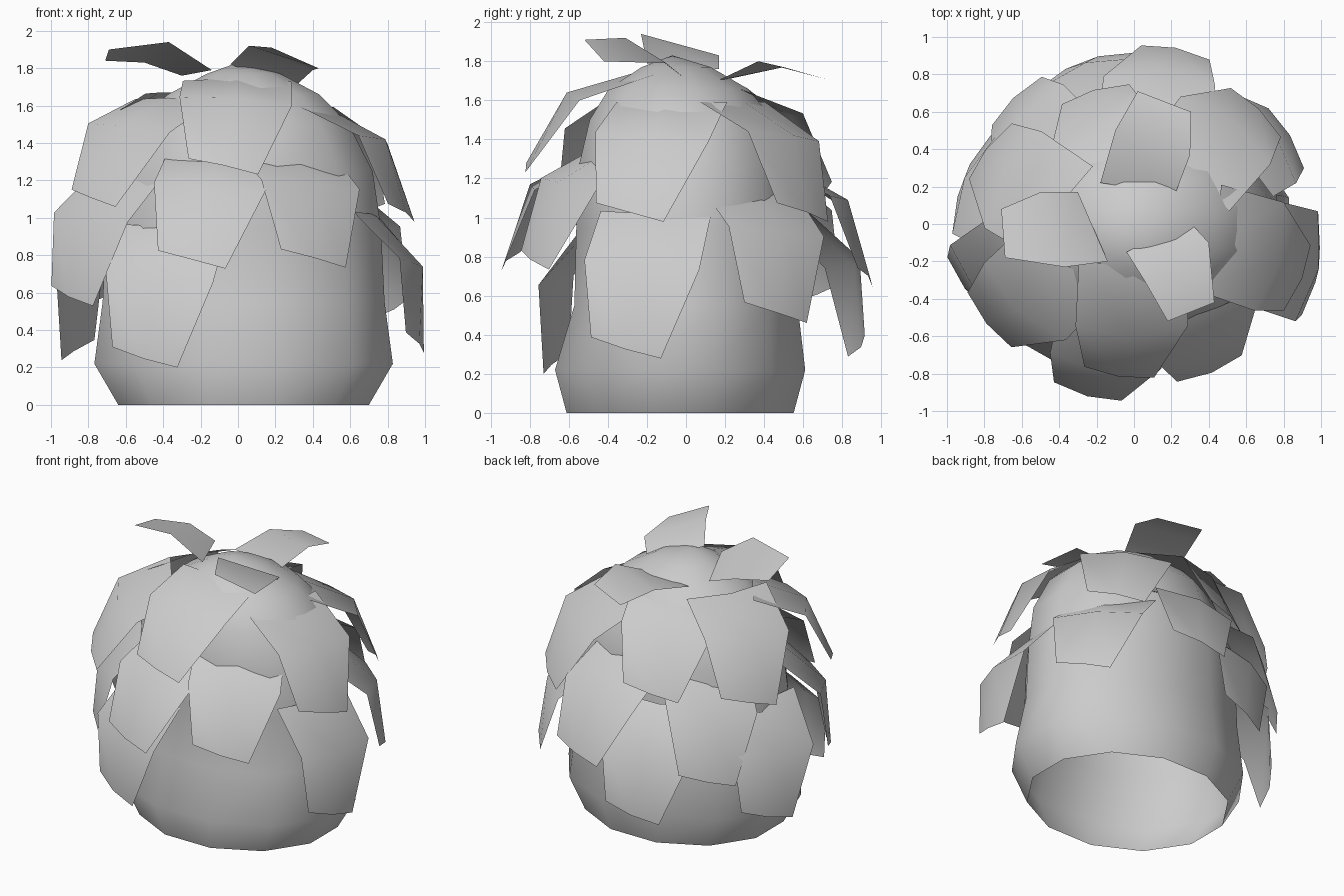
import bpy
from math import sin, cos, radians, pi

if "Cube" in bpy.data.objects:
    bpy.data.objects.remove(bpy.data.objects["Cube"])


def add_mesh(name, verts, faces, angle=60):
    me = bpy.data.meshes.new(name)
    me.from_pydata(verts, [], faces)
    ob = bpy.data.objects.new(name, me)
    bpy.context.collection.objects.link(ob)
    bpy.ops.object.select_all(action='DESELECT')
    ob.select_set(True)
    bpy.context.view_layer.objects.active = ob
    bpy.ops.object.shade_smooth_by_angle(angle=radians(angle))
    return ob


def grid_faces(rows, cols):
    return [(r * cols + c, (r + 1) * cols + c, (r + 1) * cols + c + 1, r * cols + c + 1)
            for r in range(rows - 1) for c in range(cols - 1)]


# Domed body, open underneath: (height, half width, half depth, centre y)
profile = [(0, .68, .59, -.03), (.22, .81, .65, -.03), (.55, .765, .58, 0),
           (.95, .745, .57, 0), (1.25, .70, .55, -.01), (1.5, .57, .48, -.02),
           (1.66, .41, .36, -.04), (1.77, .2, .18, -.05)]
SIDES = 12
verts = []
for z, rx, ry, cy in profile:
    for i in range(SIDES):
        a = 2 * pi * (i + .5) / SIDES
        verts.append((.03 + rx * cos(a) * 1.02, cy + ry * sin(a) * 1.02, z))
verts.append((0, -.07, 1.83))
faces = []
for r in range(len(profile) - 1):
    for i in range(SIDES):
        j = (i + 1) % SIDES
        a, b = r * SIDES, (r + 1) * SIDES
        faces.append((a + i, a + j, b + j, b + i))
last = (len(profile) - 1) * SIDES
faces += [(last + i, last + (i + 1) % SIDES, len(verts) - 1) for i in range(SIDES)]
add_mesh("body", verts, faces)


# Hanging leaf: one bent sheet, tapered at the lower right
# rows: outward, up, left edge, right edge, slant
LEAF_ROWS = [(-.33, .20, -.28, .30, 0), (0, 0, -.31, .29, .05), (.11, -.40, -.27, .10, .10)]


def hanging_leaf(name, az, x, y, z, pitch):
    a, p = radians(az), radians(pitch)
    pts = []
    for out, up, left, right, drop in LEAF_ROWS:
        for k in range(3):
            t = k / 2
            side = left + (right - left) * t
            o, u = out - .75 * side * side, up + drop * (.5 - t)
            o, u = o * cos(p) - u * sin(p), o * sin(p) + u * cos(p)
            pts.append((x + o * cos(a) - side * sin(a),
                        y + o * sin(a) + side * cos(a), z + u))
    add_mesh(name, pts, grid_faces(3, 3))


# Facing angle, bend point x y z, outward pitch
leaves = {
    "upper": [(-88, 0, -.61, 1.64, 15), (-132, -.62, -.47, 1.49, 8),
              (-14, .79, -.18, 1.42, 4), (54, .52, .56, 1.42, 4),
              (116, -.22, .53, 1.52, 9), (151, -.71, .26, 1.50, 5)],
    "middle": [(-97, -.15, -.80, 1.17, 4), (-60, .43, -.65, 1.18, 2),
               (-139, -.83, -.39, .99, -11), (36, .74, .51, .92, -7),
               (86, .13, .83, 1.09, 2), (141, -.63, .55, 1.01, -2)],
    "lower": [(-108, -.43, -.73, .66, -17), (-12, .99, -.23, .74, -15),
              (107, -.27, .86, .75, -13), (155, -.91, .24, .70, -14)],
}
for row, items in leaves.items():
    for i, item in enumerate(items):
        hanging_leaf(f"{row}_leaf_{i + 1}", *item)

# Raised crown leaves: left/right points at base, bend and tip
crown = [
    [(-.30, .17, 1.76), (-.14, -.20, 1.79), (-.50, .17, 1.83),
     (-.37, -.23, 1.94), (-.71, .08, 1.84), (-.69, -.18, 1.90)],
    [(-.04, -.15, 1.82), (.29, .02, 1.69), (.06, -.31, 1.92),
     (.40, -.10, 1.79), (.18, -.52, 1.91), (.43, -.42, 1.80)],
    [(.22, .16, 1.70), (-.18, .22, 1.71), (.30, .37, 1.80),
     (-.10, .50, 1.77), (.305, .60, 1.74), (.02, .71, 1.71)],
]
for i, pts in enumerate(crown):
    add_mesh(f"crown_leaf_{i + 1}", pts, grid_faces(3, 2))
